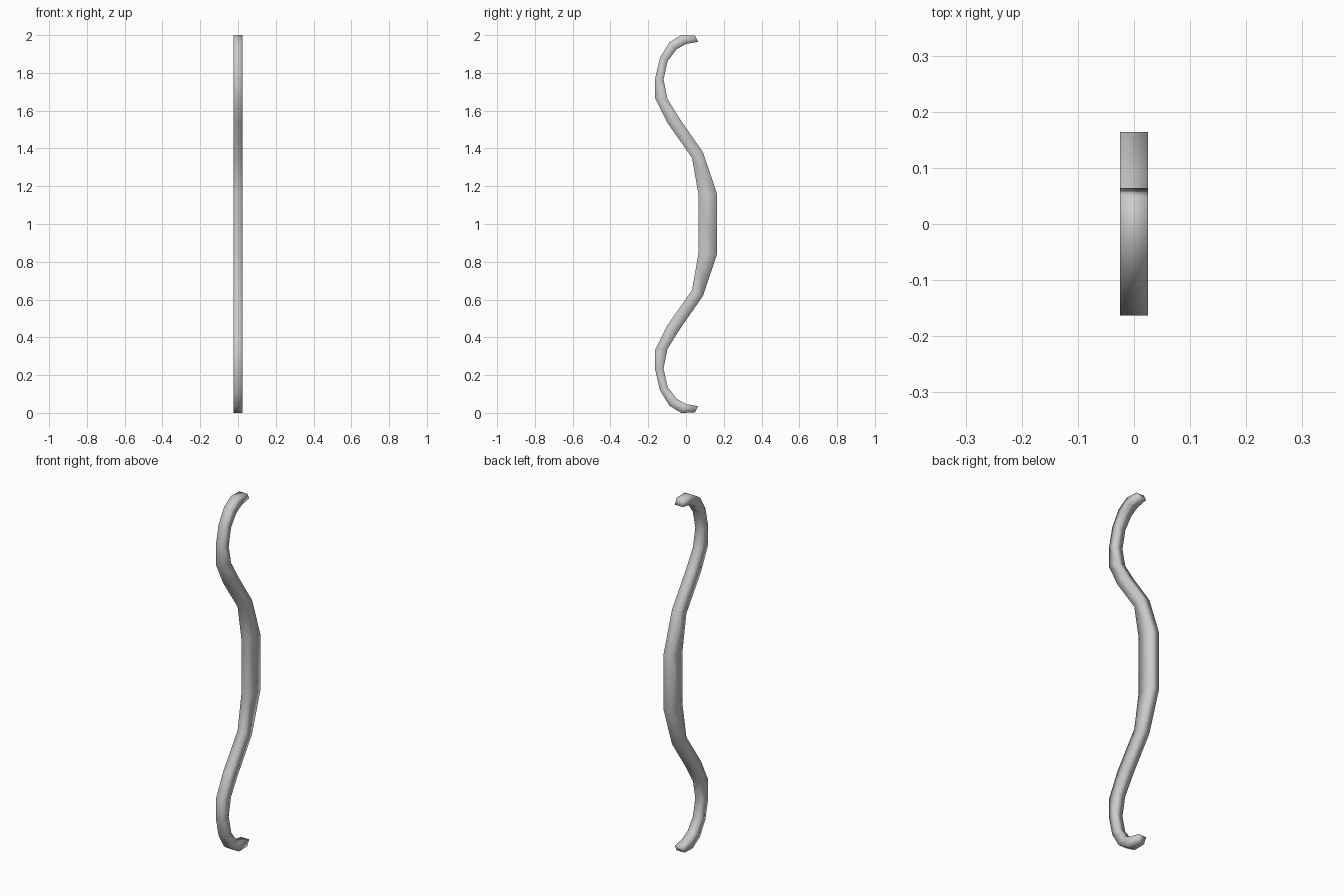
import bpy, bmesh
from mathutils import Vector

if "Cube" in bpy.data.objects:
    bpy.data.objects.remove(bpy.data.objects["Cube"])

HALF_WIDTH = 0.025

# Upper half of the limb: front edge (y, z) and back edge (y, z) of each ring, tip to grip
upper = [
    ((0.047, 1.998), (0.064, 1.965)),
    ((-0.025, 2.000), (0.000, 1.953)),
    ((-0.088, 1.962), (-0.050, 1.925)),
    ((-0.138, 1.880), (-0.097, 1.863)),
    ((-0.163, 1.772), (-0.119, 1.765)),
    ((-0.163, 1.665), (-0.098, 1.662)),
    ((-0.098, 1.535), (-0.035, 1.560)),
    ((0.032, 1.350), (0.090, 1.380)),
    ((0.065, 1.160), (0.164, 1.160)),
]
# Mirror about z = 1 for the lower half
lower = [((a[0], 2 - a[1]), (b[0], 2 - b[1])) for a, b in reversed(upper)]


def add_ring(bm, front, back):
    """Rectangular ring spanning the front and back edge points."""
    corners = ((-1, front), (1, front), (1, back), (-1, back))
    return [bm.verts.new(Vector((s * HALF_WIDTH, *p))) for s, p in corners]


# Bow stave: rings bridged along the curve, capped at both tips
bm = bmesh.new()
rings = [add_ring(bm, f, b) for f, b in upper + lower]
for r, s in zip(rings, rings[1:]):
    for i in range(4):
        j = (i + 1) % 4
        bm.faces.new((r[i], r[j], s[j], s[i]))
bm.faces.new(rings[0])
bm.faces.new(rings[-1])
bmesh.ops.recalc_face_normals(bm, faces=bm.faces)
for face in bm.faces:
    face.smooth = True  # soft shading all round
mesh = bpy.data.meshes.new("bow_stave")
bm.to_mesh(mesh)
bm.free()
stave = bpy.data.objects.new("bow_stave", mesh)
bpy.context.collection.objects.link(stave)
